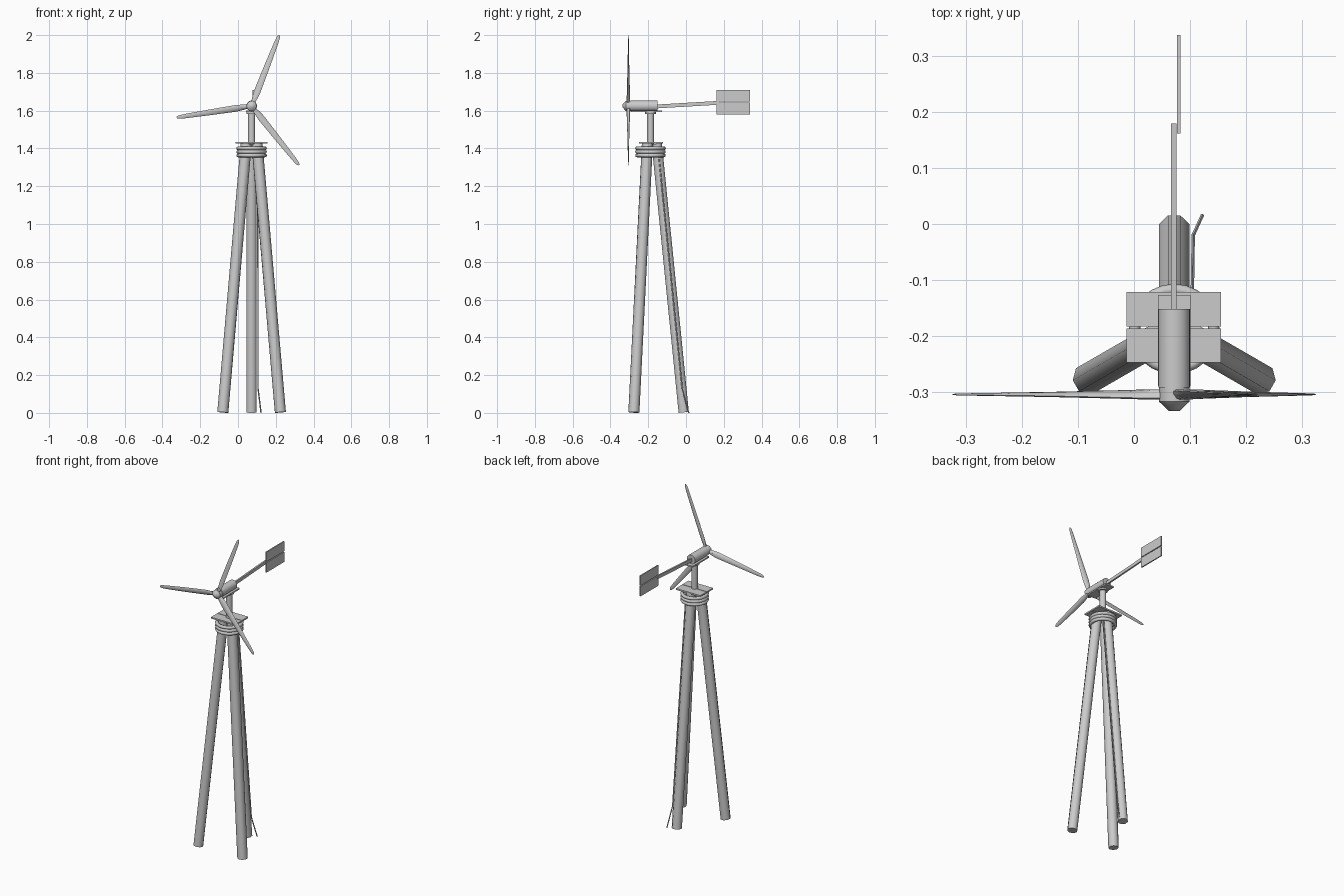
import bpy, bmesh, math
from mathutils import Vector, Matrix

if "Cube" in bpy.data.objects:
    bpy.data.objects.remove(bpy.data.objects["Cube"])

CX, CY = 0.072, -0.188          # tower axis
HUB_Z = 1.625                   # rotor shaft height

grey = bpy.data.materials.new("light_grey")
grey.diffuse_color = (0.6, 0.6, 0.6, 1)
grey.use_nodes = True
grey.node_tree.nodes["Principled BSDF"].inputs["Base Color"].default_value = grey.diffuse_color


def finish(name, bm, smooth=True):
    bmesh.ops.recalc_face_normals(bm, faces=bm.faces)
    mesh = bpy.data.meshes.new(name)
    bm.to_mesh(mesh)
    bm.free()
    mesh.materials.append(grey)
    ob = bpy.data.objects.new(name, mesh)
    bpy.context.collection.objects.link(ob)
    if smooth:
        bpy.ops.object.select_all(action='DESELECT')
        ob.select_set(True)
        bpy.context.view_layer.objects.active = ob
        bpy.ops.object.shade_smooth_by_angle(angle=math.radians(50))
    return ob


def box(name, lo, hi):
    lo, hi = Vector(lo), Vector(hi)
    bm = bmesh.new()
    bmesh.ops.create_cube(bm, size=1, matrix=Matrix.Translation((lo + hi) / 2)
                          @ Matrix.Diagonal((hi - lo).to_4d()))
    return finish(name, bm, False)


def rod(name, a, b, r1, r2=None, sides=16, turn=0.0):
    """Capped cylinder or cone from a to b."""
    a, b = Vector(a), Vector(b)
    rot = (b - a).to_track_quat('Z', 'Y').to_matrix().to_4x4()
    bm = bmesh.new()
    bmesh.ops.create_cone(bm, cap_ends=True, segments=sides, radius1=r1,
                          radius2=r1 if r2 is None else r2, depth=(b - a).length,
                          matrix=Matrix.Translation((a + b) / 2) @ rot
                          @ Matrix.Rotation(turn, 4, 'Z'))
    return finish(name, bm)


def loft(name, rings, matrix):
    """Skin a list of equal point loops and cap both ends."""
    bm = bmesh.new()
    loops = [[bm.verts.new(matrix @ Vector(p)) for p in ring] for ring in rings]
    for a, b in zip(loops, loops[1:]):
        for i in range(len(a)):
            j = (i + 1) % len(a)
            bm.faces.new((a[i], a[j], b[j], b[i]))
    bm.faces.new(loops[0])
    bm.faces.new(loops[-1])
    return finish(name, bm)


# Three splayed legs
for i, deg in enumerate((90, 210, 330)):
    d = Vector((math.cos(math.radians(deg)), math.sin(math.radians(deg)), 0))
    base = Vector((CX, CY, 0.003)) + d * 0.176
    top = Vector((CX, CY, 1.425)) + d * 0.033
    rod(f"leg_{i + 1}", base, top, 0.0295, sides=8, turn=math.pi / 8)

# Binding rings round the leg tops
for i in range(3):
    ring = []
    for k in range(24):
        a = math.tau * k / 24
        ring.append([(math.cos(a) * (0.071 + 0.010 * math.cos(t)),
                      math.sin(a) * (0.071 + 0.010 * math.cos(t)),
                      0.010 * math.sin(t)) for t in
                     (math.tau * s / 8 for s in range(8))])
    bm = bmesh.new()
    loops = [[bm.verts.new(Vector(p) + Vector((CX, CY, 1.363 + 0.019 * i)))
              for p in r] for r in ring]
    for k in range(24):
        a, b = loops[k], loops[(k + 1) % 24]
        for s in range(8):
            bm.faces.new((a[s], a[(s + 1) % 8], b[(s + 1) % 8], b[s]))
    finish(f"binding_ring_{i + 1}", bm)

# Platform planks
box("rear_plank", (-0.013, -0.183, 1.425), (0.156, -0.122, 1.434))
box("front_plank", (-0.013, -0.248, 1.425), (0.156, -0.187, 1.434))

# Mast with swivel collar and bed plate
rod("mast", (CX, CY, 1.40), (CX, CY, 1.592), 0.0185)
rod("swivel_collar", (CX, CY, 1.583), (CX, CY, 1.594), 0.028)
box("bed_plate", (CX - 0.029, -0.29, 1.592), (CX + 0.029, -0.127, 1.600))

# Generator body, hub and nose
rod("generator", (CX, -0.293, HUB_Z), (CX, -0.152, HUB_Z), 0.0285, sides=20)
rod("hub", (CX, -0.318, HUB_Z), (CX, -0.290, HUB_Z), 0.027, sides=12)
rod("nose", (CX, -0.318, HUB_Z), (CX, -0.335, HUB_Z), 0.027, 0.009, sides=12)

# Blades: radius, half chord, half thickness, twist
stations = [(0.022, 0.012, 0.008, 30), (0.05, 0.016, 0.007, 24),
            (0.08, 0.0185, 0.006, 18), (0.22, 0.0155, 0.004, 10),
            (0.36, 0.0115, 0.0022, 5), (0.39, 0.009, 0.0018, 4),
            (0.401, 0.004, 0.001, 4)]
rings = []
for r, chord, thick, twist in stations:
    t = math.radians(twist)
    ring = []
    for k in range(8):
        a = math.tau * k / 8
        u, v = chord * math.cos(a), thick * math.sin(a)
        ring.append((r, u * math.sin(t) + v * math.cos(t),
                     u * math.cos(t) - v * math.sin(t)))
    rings.append(ring)
for i, deg in enumerate((68.7, 188.7, 308.7)):
    m = (Matrix.Translation((CX, -0.305, HUB_Z))
         @ Matrix.Rotation(math.radians(-deg), 4, 'Y'))
    loft(f"blade_{i + 1}", rings, m)
    # Blade root grip
    rod(f"blade_grip_{i + 1}", m @ Vector((0.01, 0, 0)), m @ Vector((0.045, 0, 0)),
        0.009, sides=8)

# Tail boom, rising slightly to the rear
section = [(-0.005, -0.010), (0.005, -0.010), (0.005, 0.010), (-0.005, 0.010)]
loft("tail_boom", [[(0.071 + x, y, z0 + z) for x, z in section]
                   for y, z0 in ((-0.16, 1.622), (0.18, 1.642))], Matrix())

# Tail vane panels
box("upper_vane", (0.0765, 0.162, 1.648), (0.0835, 0.338, 1.709))
box("lower_vane", (0.0765, 0.162, 1.581), (0.0835, 0.338, 1.643))

# Power cable clipped along the rear leg
path = [(0.122, 0.015, 0.0), (0.106, -0.020, 0.13), (0.104, -0.145, 1.37)]
for i, (a, b) in enumerate(zip(path, path[1:])):
    rod(f"cable_{i + 1}", a, b, 0.0035, sides=6)
